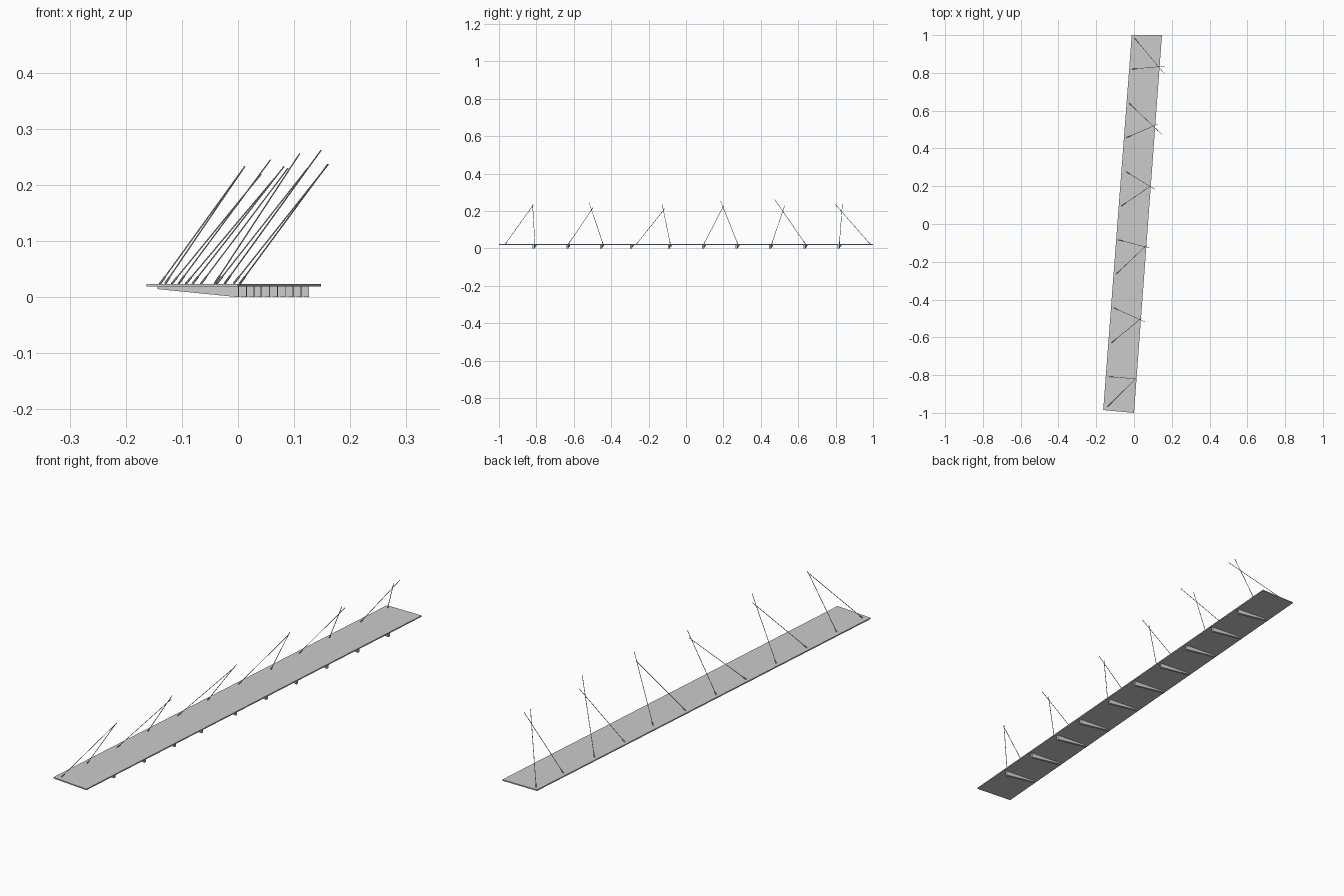
import bpy, bmesh, math
from mathutils import Vector

if "Cube" in bpy.data.objects:
    bpy.data.objects.remove(bpy.data.objects["Cube"])


def prism(name, pts, offset):
    """Extrude a closed planar outline along an offset vector."""
    bm = bmesh.new()
    face = bm.faces.new([bm.verts.new(p) for p in pts])
    ext = bmesh.ops.extrude_face_region(bm, geom=[face])
    verts = [g for g in ext["geom"] if isinstance(g, bmesh.types.BMVert)]
    bmesh.ops.translate(bm, verts=verts, vec=offset)
    bmesh.ops.recalc_face_normals(bm, faces=bm.faces)
    me = bpy.data.meshes.new(name)
    bm.to_mesh(me)
    bm.free()
    ob = bpy.data.objects.new(name, me)
    bpy.context.collection.objects.link(ob)
    return ob


def rod(name, a, b, r):
    a, b = Vector(a), Vector(b)
    d = b - a
    bpy.ops.mesh.primitive_cylinder_add(vertices=8, radius=r, depth=d.length,
                                        location=(a + b) / 2)
    ob = bpy.context.object
    ob.name = name
    ob.rotation_euler = d.to_track_quat('Z', 'Y').to_euler()
    return ob


TOP, UNDER = 0.024, 0.019

# canopy slab, slightly skewed in plan
prism("canopy_slab", [(0.0, -1.0, UNDER), (0.148, 1.0, UNDER),
                      (-0.012, 1.0, UNDER), (-0.163, -0.985, UNDER)],
      (0, 0, TOP - UNDER))

# tapered ribs under the slab, square to its long edge
along = Vector((0.075, 1, 0)).normalized()
across = Vector((-along.y, along.x, 0))
for y in (-0.815, -0.635, -0.455, -0.295, -0.092, 0.09, 0.27, 0.45, 0.634, 0.815):
    root = Vector((0.064 + 0.0767 * y, y, 0)) - along * 0.005
    tail = root + across * 0.145
    up = Vector((0, 0, 1))
    prism("support_rib", [root, root + up * 0.0195, tail + up * 0.0195,
                          tail + up * 0.0145], along * 0.010)

# pairs of tie rods: base x, base y, top x, top y, top z
ties = [
    (0.003, 0.984, 0.160, 0.797, 0.237), (-0.008, 0.820, 0.161, 0.836, 0.237),
    (-0.024, 0.638, 0.148, 0.474, 0.262), (-0.038, 0.458, 0.124, 0.528, 0.230),
    (-0.042, 0.277, 0.110, 0.184, 0.256), (-0.066, 0.096, 0.089, 0.202, 0.230),
    (-0.081, -0.084, 0.082, -0.127, 0.233), (-0.093, -0.264, 0.065, -0.114, 0.212),
    (-0.106, -0.444, 0.058, -0.518, 0.245), (-0.118, -0.628, 0.041, -0.497, 0.219),
    (-0.130, -0.808, 0.012, -0.820, 0.233), (-0.139, -0.966, 0.012, -0.816, 0.233),
]
for bx, by, tx, ty, tz in ties:
    base, top = Vector((bx, by, TOP)), Vector((tx, ty, tz))
    rod("tie_rod", base, top, 0.0012)
    # short end fitting where the rod meets the slab
    rod("rod_fitting", base, base.lerp(top, 0.06), 0.002)
